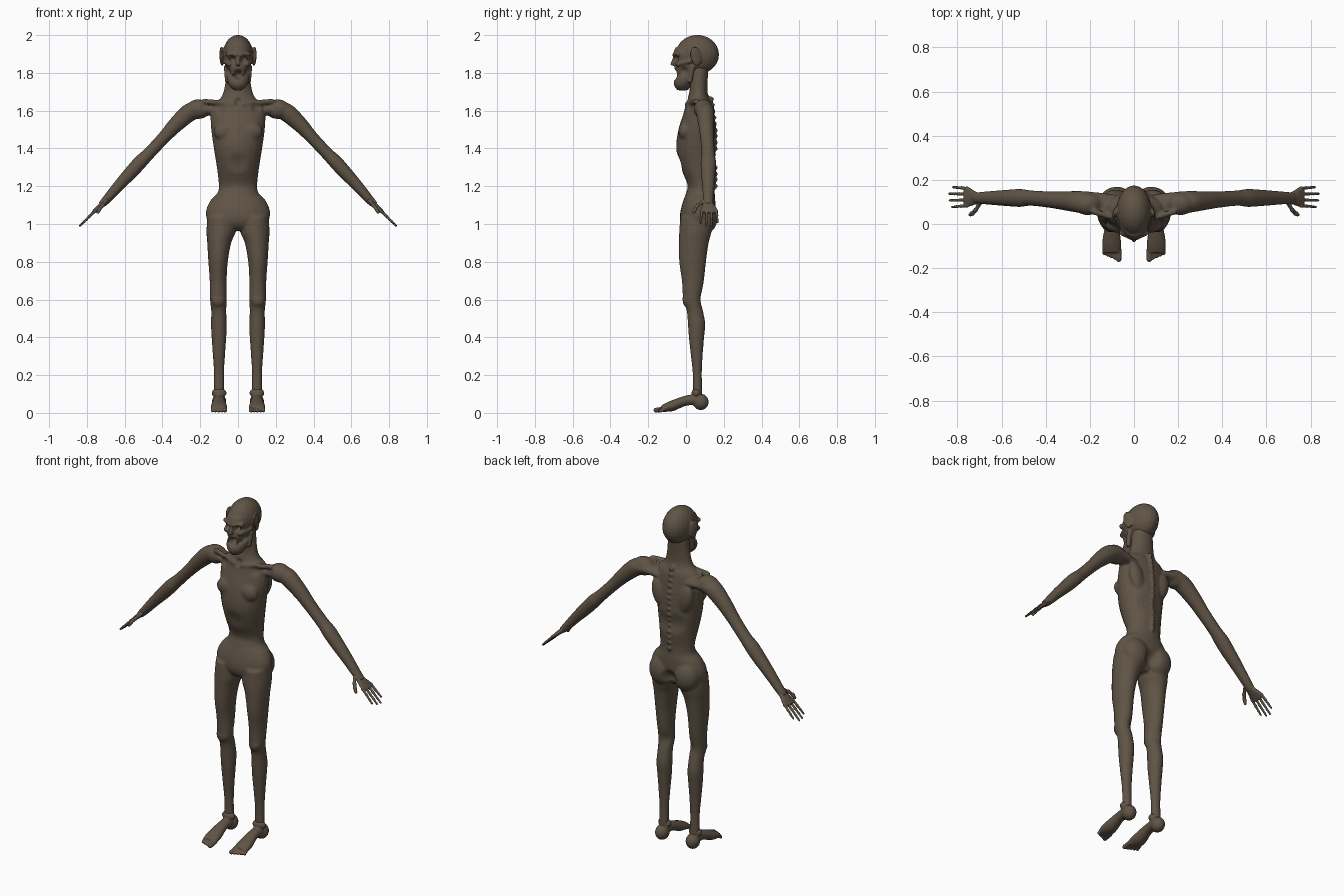
import bpy, bmesh, math
from mathutils import Vector, Matrix, Euler

cube = bpy.data.objects.get("Cube")
if cube:
    bpy.data.objects.remove(cube, do_unlink=True)

# Single withered-skin colour
skin = bpy.data.materials.new("withered_brown_skin")
skin.use_nodes = True
SKIN_COLOR = (0.115, 0.087, 0.060, 1)
skin.diffuse_color = SKIN_COLOR
shader = skin.node_tree.nodes["Principled BSDF"]
shader.inputs["Base Color"].default_value = SKIN_COLOR
shader.inputs["Roughness"].default_value = 0.9

X, Y, Z = Vector((1, 0, 0)), Vector((0, 1, 0)), Vector((0, 0, 1))
SIDES = (1, -1)


def spline(rows, steps=4):
    """Catmull-Rom smoothing of a list of number rows."""
    out = []
    for i in range(len(rows) - 1):
        a, b, c, d = (rows[max(0, min(len(rows) - 1, i + k))] for k in (-1, 0, 1, 2))
        for s in range(steps):
            t = s / steps
            out.append([q + t / 2 * (r - p + t * (2 * p - 5 * q + 4 * r - e
                        + t * (3 * (q - r) + e - p))) for p, q, r, e in zip(a, b, c, d)])
    return out + [list(rows[-1])]


def loft(bm, rows, u, v, sides=24):
    """Skin elliptical rings; each row is x, y, z, radius along u, radius along v."""
    rings = []
    for x, y, z, ru, rv in spline(rows):
        rings.append([bm.verts.new(Vector((x, y, z)) + u * ru * math.cos(a) + v * rv * math.sin(a))
                      for a in (math.tau * k / sides for k in range(sides))])
    for low, high in zip(rings, rings[1:]):
        for k in range(sides):
            n = (k + 1) % sides
            bm.faces.new((low[k], low[n], high[n], high[k]))
    bm.faces.new(rings[0])
    bm.faces.new(rings[-1])


def column(bm, rows, side=1):
    """Upright loft; each row is z, x min, x max, y front, y back."""
    loft(bm, [(side * (a + b) / 2, (f + r) / 2, z, (b - a) / 2, (r - f) / 2)
              for z, a, b, f, r in rows], X, Y)


def blob(bm, pos, size, turn=(0, 0, 0)):
    bmesh.ops.create_uvsphere(bm, u_segments=20, v_segments=14, radius=1,
                              matrix=Matrix.LocRotScale(Vector(pos), Euler(turn), Vector(size)))


def bone(bm, start, end, r0, r1):
    """Tapered rod with rounded ends."""
    a, b = Vector(start), Vector(end)
    u = (b - a).cross(Y if abs((b - a).normalized().y) < 0.8 else Z).normalized()
    v = (b - a).cross(u).normalized()
    loft(bm, [(*a, r0, r0), (*b, r1, r1)], u, v, 12)
    blob(bm, a, (r0,) * 3)
    blob(bm, b, (r1,) * 3)


def finish(name, bm, voxel, smoothing, dents=()):
    """Fuse the shells into one skin, relax it, then press in the dents."""
    bmesh.ops.recalc_face_normals(bm, faces=bm.faces)
    mesh = bpy.data.meshes.new(name)
    bm.to_mesh(mesh)
    bm.free()
    obj = bpy.data.objects.new(name, mesh)
    bpy.context.collection.objects.link(obj)
    fuse = obj.modifiers.new("fuse", 'REMESH')
    fuse.mode, fuse.voxel_size = 'VOXEL', voxel
    relax = obj.modifiers.new("relax", 'SMOOTH')
    relax.factor, relax.iterations = 0.5, smoothing
    graph = bpy.context.evaluated_depsgraph_get()
    baked = bpy.data.meshes.new_from_object(obj.evaluated_get(graph))
    obj.modifiers.clear()
    obj.data = baked
    baked.name = name
    for centre, radius, push in dents:
        c, p = Vector(centre), Vector(push)
        for vert in baked.vertices:
            d = (vert.co - c).length / radius
            if d < 1:
                vert.co += p * (1 - d * d) ** 2
    baked.materials.clear()
    baked.materials.append(skin)
    baked.shade_smooth()
    return obj


# Body: torso, neck, arms and legs fused together
body = bmesh.new()
torso = [(0.965, .07, .01, .10), (0.99, .14, -.02, .12), (1.03, .167, -.033, .15),
         (1.08, .167, -.027, .155), (1.13, .142, -.012, .155), (1.165, .108, 0, .152),
         (1.21, .102, .008, .15), (1.30, .112, -.03, .158), (1.40, .128, -.052, .16),
         (1.50, .142, -.04, .155), (1.58, .145, -.015, .145), (1.635, .13, .0, .135),
         (1.67, .09, .01, .12), (1.72, .072, .02, .113), (1.83, .058, .02, .12)]
column(body, [(z, -w, w, f, b) for z, w, f, b in torso])

leg = [(1.04, .01, .162, -.03, .14), (0.96, .012, .167, -.036, .135), (0.90, .036, .163, -.037, .12),
       (0.80, .054, .157, -.036, .106), (0.70, .060, .150, -.022, .095), (0.60, .060, .148, -.015, .078),
       (0.54, .062, .142, .004, .09), (0.47, .060, .143, .010, .102), (0.40, .062, .140, .015, .096),
       (0.30, .069, .133, .026, .088), (0.20, .074, .127, .036, .084), (0.06, .073, .128, .036, .088)]
arm = [(.07, 1.59, .045, .045), (.16, 1.605, .05, .046), (.24, 1.60, .05, .05), (.325, 1.53, .042, .042),
       (.39, 1.46, .037, .034), (.47, 1.375, .035, .033), (.515, 1.33, .041, .037),
       (.565, 1.275, .038, .036), (.63, 1.205, .033, .030), (.70, 1.125, .027, .023), (.725, 1.10, .026, .018)]
for s in SIDES:
    column(body, leg, s)
    loft(body, [(s * x, min(.118, .08 + x * .08), z, ry, rv) for x, z, ry, rv in arm],
         Y, Vector((s, 0, 1)).normalized())
    blob(body, (s * .21, .092, 1.608), (.065, .052, .052))           # shoulder cap
    blob(body, (s * .515, .135, 1.335), (.025, .02, .025))           # elbow
    blob(body, (s * .078, .105, 1.04), (.078, .064, .09))            # buttock
    blob(body, (s * .085, .125, 1.50), (.045, .03, .085), (0, s * .25, 0))  # shoulder blade
    blob(body, (s * .105, .005, .60), (.036, .024, .04))             # kneecap
    blob(body, (s * .07, -.005, 1.49), (.06, .035, .05))             # chest muscle
    bone(body, (s * .02, .005, 1.635), (s * .18, .055, 1.65), .013, .014)   # collarbone
    bone(body, (s * .02, .025, 1.65), (s * .045, .045, 1.80), .013, .014)   # neck tendon
for i in range(15):                                                  # vertebrae
    z = 1.20 + i * .033
    blob(body, (0, .15 - max(0, z - 1.5) * .12, z), (.013, .02, .014))
body_dents = [((0, .165, 1.02), .06, (0, -.03, 0)), ((0, .0, 1.645), .03, (0, .015, 0)),
              ((0, -.05, 1.32), .07, (0, .01, 0))]
for s in SIDES:
    body_dents += [((s * .04, .155, 1.35), .07, (0, -.012, 0)),
                   ((s * .10, .01, 1.62), .04, (0, .012, -.004)),
                   ((s * .07, .08, .61), .05, (0, -.008, 0))]
finish("body", body, .007, 4, body_dents)

# Head: cranium, face, jaw and ears
head = bmesh.new()
blob(head, (0, .06, 1.897), (.080, .115, .104))
face = [(1.935, .062, -.055, .1), (1.90, .070, -.068, .1), (1.86, .070, -.058, .1),
        (1.825, .062, -.062, .09), (1.797, .052, -.054, .08)]
jaw = [(1.81, .058, -.01, .06), (1.782, .060, -.05, .055), (1.755, .057, -.064, .048),
       (1.73, .045, -.062, .03), (1.708, .022, -.045, .01)]
for rows in (face, jaw):
    column(head, [(z, -w, w, f, b) for z, w, f, b in rows])
bone(head, (0, -.06, 1.88), (0, -.072, 1.845), .009, .011)           # nose
head_dents = [((0, -.06, 1.79), .032, (0, .045, 0)), ((0, -.075, 1.832), .016, (0, .015, 0))]
for s in SIDES:
    bone(head, (s * .012, -.06, 1.895), (s * .055, -.04, 1.90), .013, .012)     # brow
    bone(head, (s * .045, -.042, 1.848), (s * .072, .02, 1.86), .015, .010)     # cheekbone
    bone(head, (s * .062, .035, 1.83), (s * .056, .02, 1.76), .013, .014)       # jaw hinge
    blob(head, (s * .086, .052, 1.888), (.009, .030, .052), (.2, 0, s * .3))    # ear
    for k in range(3):                                                          # teeth
        bone(head, (s * (.006 + k * .011), -.054 + k * .005, 1.80),
             (s * (.006 + k * .011), -.056 + k * .005, 1.784), .005, .004)
    head_dents += [((s * .033, -.06, 1.873), .026, (0, .034, 0)),
                   ((s * .062, -.015, 1.81), .03, (-s * .014, .006, 0)),
                   ((s * .088, .04, 1.885), .016, (-s * .004, 0, 0))]
finish("head", head, .0045, 3, head_dents)

# Feet: arched sole, heel and five toes each
for s, label in zip(SIDES, ("left", "right")):
    foot = bmesh.new()
    sole = [(.06, .100, .030, .04, .10), (.0, .100, .030, .038, .092), (-.06, .101, .040, .012, .072),
            (-.10, .101, .043, .006, .056), (-.13, .100, .038, .006, .040)]
    loft(foot, [(s * x, y, (lo + hi) / 2, w, (hi - lo) / 2) for y, x, w, lo, hi in sole], X, Z)
    blob(foot, (s * .10, .078, .058), (.038, .042, .043))
    blob(foot, (s * .10, .055, .105), (.040, .026, .026))            # ankle knobs
    for k in range(5):
        x = s * (.069 + k * .0165)
        r = .0125 if k == 0 else .009
        bone(foot, (x, -.115, .022), (x, -.160 + k * .007, r + .002), r, r)
    finish(label + "_foot", foot, .004, 2)

# Hands: palm, four knuckled fingers and a thumb each
for s, label in zip(SIDES, ("left", "right")):
    hand = bmesh.new()
    palm = [(.695, .115, 1.13, .024, .018), (.72, .118, 1.103, .030, .015),
            (.748, .122, 1.078, .044, .012), (.768, .122, 1.06, .043, .009)]
    loft(hand, [(s * x, y, z, a, b) for x, y, z, a, b in palm], Y, Vector((s, 0, 1)).normalized())
    for k, reach in enumerate((.066, .078, .080, .062)):
        y = .083 + k * .026
        base = Vector((s * .757, y, 1.07))
        tip = base + Vector((s * reach, (k - 1.5) * .004, -reach))
        bone(hand, base, tip, .0075, .0055)
        for t in (.0, .4, .72):
            blob(hand, base.lerp(tip, t), (.0095 - t * .003,) * 3)   # knuckle
    joints = [(s * .695, .10, 1.125), (s * .716, .064, 1.10), (s * .732, .048, 1.08), (s * .742, .042, 1.062)]
    for a, b in zip(joints, joints[1:]):
        bone(hand, a, b, .011, .008)
    finish(label + "_hand", hand, .003, 2)
